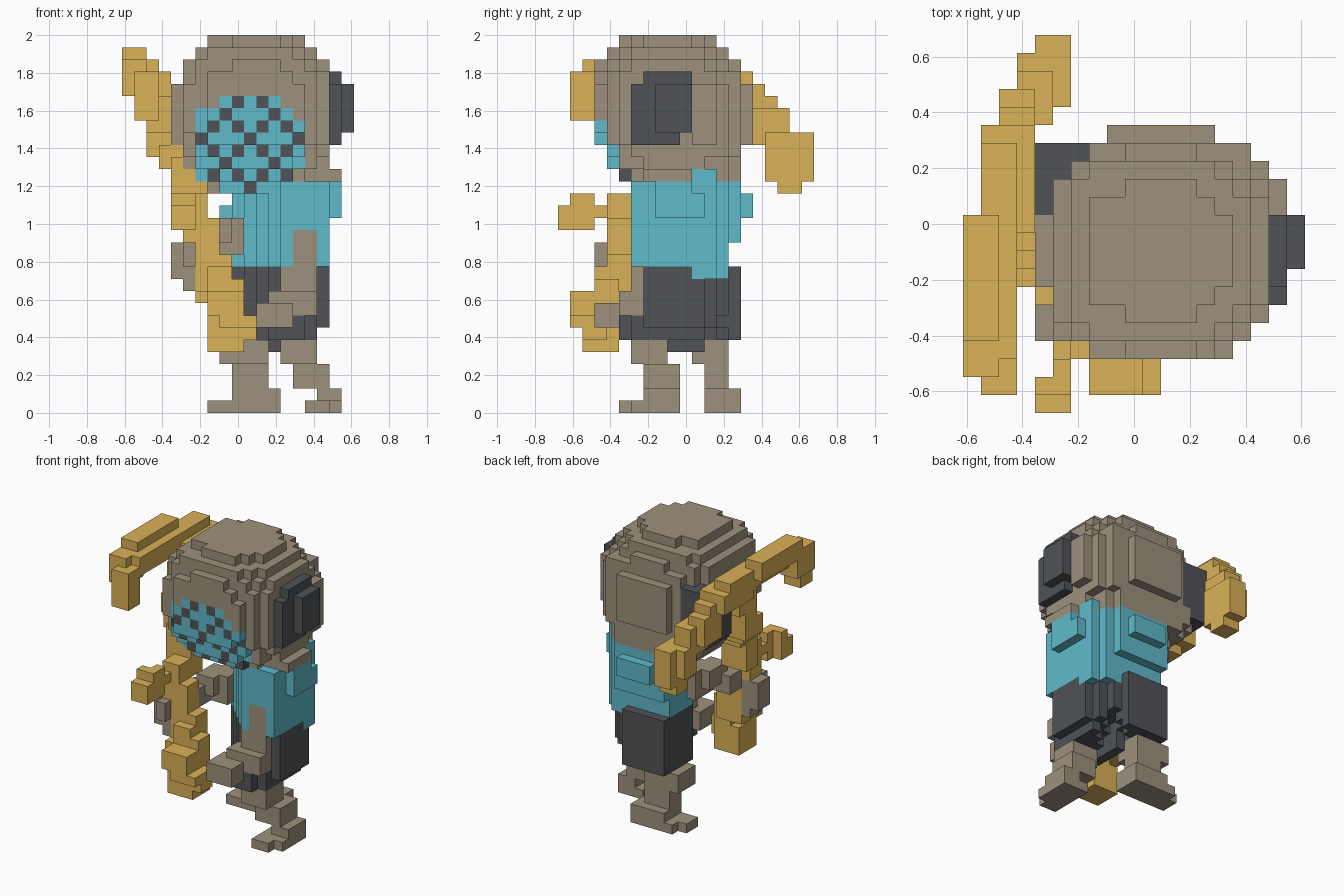
import bpy
import bmesh
from itertools import product
from mathutils import Vector

if "Cube" in bpy.data.objects:
    bpy.data.objects.remove(bpy.data.objects["Cube"])

CELL = 2 / 31
ORIGIN = Vector((-9.5, -10.5, 0))


def material(name, r, g, b):
    mat = bpy.data.materials.new(name)
    mat.use_nodes = True
    mat.diffuse_color = (r, g, b, 1)
    bsdf = next(n for n in mat.node_tree.nodes if n.type == "BSDF_PRINCIPLED")
    bsdf.inputs["Base Color"].default_value = (r, g, b, 1)
    return mat


STONE = material("stone grey", .335, .285, .205)
GOLD = material("gold", .70, .44, .095)
TEAL = material("teal", .115, .49, .60)
DARK = material("charcoal", .08, .086, .095)

grid = {}    # cell -> (part, material); the first claim wins


def claim(part, mat, cells):
    for c in cells:
        grid.setdefault(c, (part, mat))


def box(x0, x1, y0, y1, z0, z1):
    return product(range(x0, x1), range(y0, y1), range(z0, z1))


def boxes(part, mat, *specs):
    for s in specs:
        claim(part, mat, box(*s))


def sweep(part, mat, size, *points):
    """Stamp a block along a path given by its lower corners."""
    for a, b in zip(points, points[1:]):
        a, b = Vector(a), Vector(b)
        for t in range(13):
            x, y, z = (round(v) for v in a.lerp(b, t / 12))
            claim(part, mat, box(x, x + size[0], y, y + size[1], z, z + size[2]))


def turned(bounds, across, along, gap=0):
    """Cells of a box cut by a diagonal slab: the body faces front right."""
    for x, y, z in box(*bounds):
        u, v = abs(x - y - across), abs(x + y - along)
        if gap <= u <= 7.6 and v <= 4.6:
            yield x, y, z


# Ear cups and back plate
boxes("left_ear", DARK, (16, 18, 6, 11, 23, 27), (16, 18, 7, 11, 27, 28),
      (16, 18, 6, 10, 22, 23), (18, 19, 8, 11, 23, 27))
boxes("right_ear", DARK, (4, 5, 11, 15, 21, 27), (5, 6, 13, 15, 21, 27),
      (6, 7, 14, 15, 22, 27), (3, 4, 12, 14, 22, 26))
boxes("head_back_plate", STONE, (8, 14, 15, 16, 22, 27), (7, 16, 14, 15, 21, 28))
boxes("head_side_plate", STONE, (17, 18, 11, 13, 22, 27), (16, 17, 11, 14, 21, 27))

# Head: a rounded block whose chin slopes back
head = set()
for x, y, z in box(3, 19, 2, 17, 18, 31):
    cy = 9 + .35 * max(0, 22.5 - z)
    d = [(x + .5 - 10.8) / 6.45, (y + .5 - cy) / 6.1, (z + .5 - 24.5) / 6.5]
    if sum(abs(v) ** 3 for v in d) <= 1:
        head.add((x, y, z))

# Face grille: chequered oval, squarer on its right, on the foremost cells
for x, y, z in head:
    oval = ((x + .5 - 10.5) / 4.9) ** 2 + ((z + .5 - 22) / 4) ** 2 <= 1
    square = 6 <= x < 10 and 19 <= z < 25
    if (oval or square) and (x, y - 1, z) not in head:
        dot = x % 2 == z % 2 and (z % 2 == 1 or x % 4 == z % 4)
        claim("face_grille", DARK if dot else TEAL, [(x, y, z)])
claim("head", STONE, head)

# Hands
boxes("right_hand", STONE, (4, 5, 4, 6, 11, 14), (5, 6, 3, 6, 12, 14),
      (5, 6, 4, 6, 10, 12))
boxes("left_hand", STONE, (11, 14, 3, 6, 7, 9))

# Weapon: shaft, curved blade, grip prong and foot
sweep("weapon_shaft", GOLD, (2, 2, 2), (8, 3, 8), (6, 4, 12), (5, 4, 15),
      (5, 6, 17), (4, 6, 18), (4, 6, 19), (3, 8, 20), (2, 9, 22), (2, 10, 26))
boxes("weapon_shaft", GOLD, (6, 9, 3, 6, 9, 10), (6, 9, 4, 6, 10, 12),
      (4, 6, 6, 8, 16, 21), (6, 7, 6, 8, 16, 19))
boxes("weapon_foot", GOLD, (8, 11, 1, 4, 7, 8), (7, 10, 1, 4, 8, 10),
      (7, 10, 2, 5, 5, 8), (10, 11, 2, 4, 6, 7))
boxes("weapon_prong", GOLD, (4, 6, 0, 2, 15, 17), (5, 6, 1, 3, 15, 18),
      (4, 5, 1, 2, 17, 18), (5, 6, 2, 6, 16, 17))
boxes("weapon_blade", GOLD, (1, 3, 1, 3, 24, 28), (0, 2, 2, 5, 26, 29),
      (0, 2, 4, 11, 28, 30), (1, 3, 3, 15, 27, 29), (1, 4, 11, 16, 26, 28),
      (2, 4, 15, 17, 23, 27), (2, 4, 16, 18, 23, 26), (3, 5, 16, 19, 22, 25),
      (3, 6, 18, 20, 20, 23), (4, 6, 17, 21, 19, 23), (4, 6, 18, 20, 18, 19))

# Arms
boxes("right_arm", STONE, (8, 10, 8, 11, 13, 16), (7, 9, 7, 10, 14, 16),
      (6, 8, 5, 8, 13, 15))
boxes("left_arm", STONE, (14, 16, 6, 8, 10, 15), (13, 16, 6, 8, 9, 12),
      (12, 16, 5, 7, 8, 10))

# Torso and shoulders, set on the diagonal
boxes("neck", STONE, (15, 18, 7, 11, 19, 20))
claim("torso", TEAL, turned((9, 17, 6, 14, 12, 14), 2.5, 23.5))
claim("torso", TEAL, turned((9, 17, 6, 15, 14, 19), 2.5, 23.5))
claim("torso", TEAL, turned((9, 17, 11, 15, 19, 20), 2.5, 23.5))
claim("torso", TEAL, turned((12, 17, 11, 14, 11, 12), 2.5, 23.5))
claim("shoulders", TEAL, turned((9, 18, 8, 16, 16, 18), 2.5, 23.5))
claim("shoulders", TEAL, turned((17, 18, 8, 11, 18, 19), 2.5, 23.5))
boxes("shoulders", TEAL, (8, 9, 11, 14, 16, 17))

# Shorts: hips above, two legs below
claim("shorts", DARK, turned((9, 17, 6, 15, 8, 12), 1.5, 23))
claim("shorts", DARK, turned((9, 17, 6, 15, 7, 8), 1.5, 23, 1))
claim("shorts", DARK, turned((9, 16, 6, 15, 6, 7), 1.5, 23, 2))
boxes("shorts", DARK, (12, 15, 5, 9, 6, 9), (12, 16, 6, 9, 6, 9),
      (12, 13, 8, 12, 5, 8))

# Legs and feet
boxes("left_leg", STONE, (13, 16, 6, 9, 4, 7), (14, 17, 7, 10, 2, 4),
      (16, 18, 7, 10, 1, 2), (15, 17, 5, 10, 0, 1), (17, 18, 6, 10, 0, 1))
boxes("right_leg", STONE, (8, 12, 11, 14, 4, 6), (9, 12, 12, 14, 1, 4),
      (9, 13, 12, 15, 1, 2), (7, 8, 12, 14, 0, 1), (8, 13, 12, 15, 0, 1))

# Turn every part into a mesh of its exposed cell faces
AXES = [Vector(v) for v in ((1, 0, 0), (0, 1, 0), (0, 0, 1))]


def build(part):
    cells = {c: m for c, (p, m) in grid.items() if p == part}
    mats = list(dict.fromkeys(cells.values()))
    bm = bmesh.new()
    verts = {}

    def vert(p):
        key = tuple(round(v) for v in p)
        if key not in verts:
            verts[key] = bm.verts.new((Vector(key) + ORIGIN) * CELL)
        return verts[key]

    for c, mat in cells.items():
        for i, side in product(range(3), (0, 1)):
            n, u, v = AXES[i], AXES[(i + 1) % 3], AXES[(i + 2) % 3]
            step = n if side else -n
            if tuple(int(k) for k in Vector(c) + step) in grid:
                continue
            p = Vector(c) + n * side
            loop = [p, p + u, p + u + v, p + v]
            face = bm.faces.new([vert(q) for q in (loop if side else loop[::-1])])
            face.material_index = mats.index(mat)
    mesh = bpy.data.meshes.new(part)
    bm.to_mesh(mesh)
    bm.free()
    for m in mats:
        mesh.materials.append(m)
    bpy.context.collection.objects.link(bpy.data.objects.new(part, mesh))


for name in dict.fromkeys(p for p, m in grid.values()):
    build(name)
